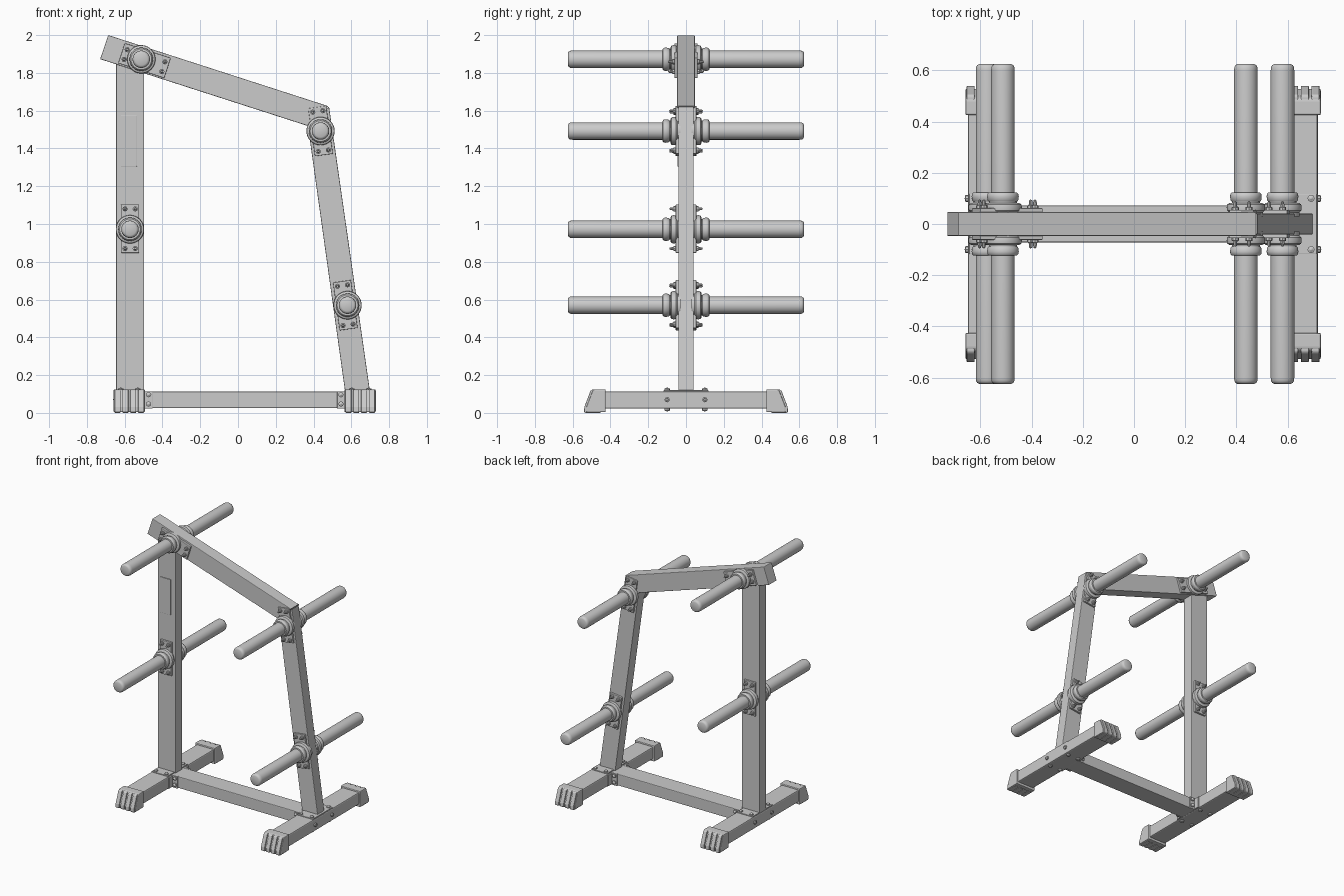
import bpy, bmesh, math
from mathutils import Vector, Matrix

if "Cube" in bpy.data.objects:
    bpy.data.objects.remove(bpy.data.objects["Cube"])


def finish(name, bm, bevel=0.0):
    bmesh.ops.recalc_face_normals(bm, faces=bm.faces)
    me = bpy.data.meshes.new(name)
    bm.to_mesh(me)
    bm.free()
    ob = bpy.data.objects.new(name, me)
    bpy.context.collection.objects.link(ob)
    if bevel:
        m = ob.modifiers.new("bevel", 'BEVEL')
        m.width = bevel
        m.segments = 2
        m.limit_method = 'ANGLE'
    return ob


def prism(name, pts, a, b, axis='Y', bevel=0.0):
    """Extrude a profile: (x, z) points along Y, or (y, z) points along X."""
    put = (lambda p, t: (p[0], t, p[1])) if axis == 'Y' else (lambda p, t: (t, p[0], p[1]))
    bm = bmesh.new()
    lo = [bm.verts.new(put(p, a)) for p in pts]
    hi = [bm.verts.new(put(p, b)) for p in pts]
    bm.faces.new(lo)
    bm.faces.new(hi)
    for i in range(len(pts)):
        j = (i + 1) % len(pts)
        bm.faces.new((lo[i], lo[j], hi[j], hi[i]))
    return finish(name, bm, bevel)


def box(name, x, y, z, bevel=0.0):
    pts = [(x[0], z[0]), (x[1], z[0]), (x[1], z[1]), (x[0], z[1])]
    return prism(name, pts, y[0], y[1], 'Y', bevel)


def lathe(name, profile, origin, direction, seg):
    """Spin an (r, h) profile about an axis through origin."""
    bm = bmesh.new()
    vs = [bm.verts.new((r, 0, h)) for r, h in profile]
    es = [bm.edges.new(e) for e in zip(vs, vs[1:])]
    bmesh.ops.spin(bm, geom=vs + es, cent=(0, 0, 0), axis=(0, 0, 1),
                   angle=math.tau, steps=seg)
    bmesh.ops.remove_doubles(bm, verts=bm.verts, dist=1e-5)
    rot = Vector((0, 0, 1)).rotation_difference(Vector(direction)).to_matrix().to_4x4()
    bm.transform(Matrix.Translation(origin) @ rot)
    ob = finish(name, bm)
    ob.data.polygons.foreach_set("use_smooth", [True] * len(ob.data.polygons))
    ob.data.set_sharp_from_angle(angle=math.radians(35))
    return ob


def bolt(name, origin, direction, length=0.026):
    prof = [(0.014, -0.004), (0.014, 0.010), (0.008, 0.012),
            (0.006, length - 0.004), (0, length)]
    return lathe(name, prof, origin, direction, 8)


# Frame tubes
prism("left_post", [(-0.645, 0.112), (-0.497, 0.112), (-0.497, 1.80), (-0.645, 1.847)],
      -0.041, 0.041, bevel=0.004)
prism("right_post", [(0.567, 0.112), (0.699, 0.112), (0.482, 1.622), (0.37, 1.52)],
      -0.041, 0.041, bevel=0.004)
prism("top_beam", [(-0.73, 1.873), (0.37, 1.519), (0.478, 1.624), (-0.687, 2.0)],
      -0.047, 0.047, bevel=0.004)
box("bottom_crossbeam", (-0.51, 0.585), (-0.072, 0.072), (0.025, 0.112), 0.005)

# Raised panel on the front of the left post
box("post_panel", (-0.62, -0.535), (-0.046, -0.038), (1.305, 1.575), 0.002)

# Feet: bar, ribbed end caps, mounting plates and bolts
core = [(0.425, 0.004), (0.528, 0.004), (0.528, 0.03), (0.495, 0.116), (0.485, 0.125), (0.425, 0.125)]
rib = [(0.45, 0.0), (0.532, 0.0), (0.54, 0.006), (0.538, 0.032), (0.506, 0.116),
       (0.498, 0.123), (0.47, 0.123), (0.47, 0.02)]
for side, x0, x1, inward in (("left", -0.648, -0.503, 1), ("right", 0.575, 0.718, -1)):
    box(side + "_foot_bar", (x0, x1), (-0.44, 0.44), (0.022, 0.114), 0.008)
    mid = (x0 + x1) / 2
    cap0, cap1 = mid - 0.083, mid + 0.083
    inner, outer = (x1, x0) if inward > 0 else (x0, x1)
    for s, end in ((-1, "front"), (1, "back")):
        flip = lambda pts: [(s * y, z) for y, z in pts]
        prism(f"{side}_{end}_foot_cap", flip(core), cap0, cap1, 'X', 0.006)
        w = (cap1 - cap0) / 4
        for i in range(4):
            prism(f"{side}_{end}_cap_rib", flip(rib), cap0 + i * w + 0.005,
                  cap0 + (i + 1) * w - 0.005, 'X', 0.004)
        # Foot plate bolts above, below and on the outer side
        for dx in (-0.045, 0.045):
            bolt(f"{side}_{end}_foot_bolt", (mid + dx, s * 0.1, 0.118), (0, 0, 1), 0.018)
            bolt(f"{side}_{end}_foot_nut", (mid + dx, s * 0.1, 0.022), (0, 0, -1), 0.016)
        bolt(f"{side}_{end}_side_bolt", (outer, s * 0.1, 0.07), (-inward, 0, 0), 0.014)
        # Bracket tying the crossbeam to the foot
        xs = sorted((inner, inner + inward * 0.05))
        ys = sorted((s * 0.065, s * 0.079))
        box(f"{side}_{end}_beam_bracket", xs, ys, (0.022, 0.114), 0.002)
        for z in (0.047, 0.096):
            bolt(f"{side}_{end}_bracket_bolt", (inner + inward * 0.03, s * 0.079, z), (0, s, 0), 0.018)
    box(side + "_foot_plate", (x0 + 0.004, x1 - 0.004), (-0.118, 0.118), (0.108, 0.12), 0.002)
    box(side + "_foot_flange", sorted((inner - inward * 0.004, inner + inward * 0.008)),
        (-0.118, 0.118), (0.026, 0.11), 0.002)

# Weight pegs with two collars, on bolted plates at both faces
peg = [(0, 0.625), (0.032, 0.625), (0.040, 0.621), (0.045, 0.613), (0.046, 0.60),
       (0.046, 0.124), (0.055, 0.123), (0.060, 0.118), (0.062, 0.108), (0.060, 0.093),
       (0.055, 0.087), (0.055, 0.082), (0.066, 0.081), (0.073, 0.076), (0.075, 0.065),
       (0.073, 0.052), (0.066, 0.045), (0.066, 0.03)]
lean = (-0.139, 0.990)
# name, peg x and z, plate centre x and z, plate direction, face y, plate half width
spots = [
    ("upper_left", (-0.512, 1.872), (-0.495, 1.865), (0.952, -0.307), 0.062, 0.056),
    ("lower_left", (-0.572, 0.972), (-0.571, 0.975), (0, 1), 0.055, 0.048),
    ("upper_right", (0.437, 1.492), (0.437, 1.492), lean, 0.055, 0.048),
    ("lower_right", (0.58, 0.57), (0.568, 0.57), lean, 0.055, 0.048),
]
for name, (px, pz), (cx, cz), (dx, dz), face, hw in spots:
    at = lambda u, v: (cx + dx * u - dz * v, cz + dz * u + dx * v)
    for s, end in ((-1, "front"), (1, "back")):
        lathe(f"{name}_{end}_peg", peg, (px, 0, pz), (0, s, 0), 40)
        corners = [at(u, v) for u, v in ((-0.128, -hw), (0.128, -hw), (0.128, hw), (-0.128, hw))]
        ys = sorted((s * 0.035, s * face))
        prism(f"{name}_{end}_peg_plate", corners, ys[0], ys[1], bevel=0.003)
        for u in (-0.105, 0.105):
            for v in (-0.027, 0.027):
                bx, bz = at(u, v)
                bolt(f"{name}_{end}_plate_bolt", (bx, s * face, bz), (0, s, 0), 0.034)
